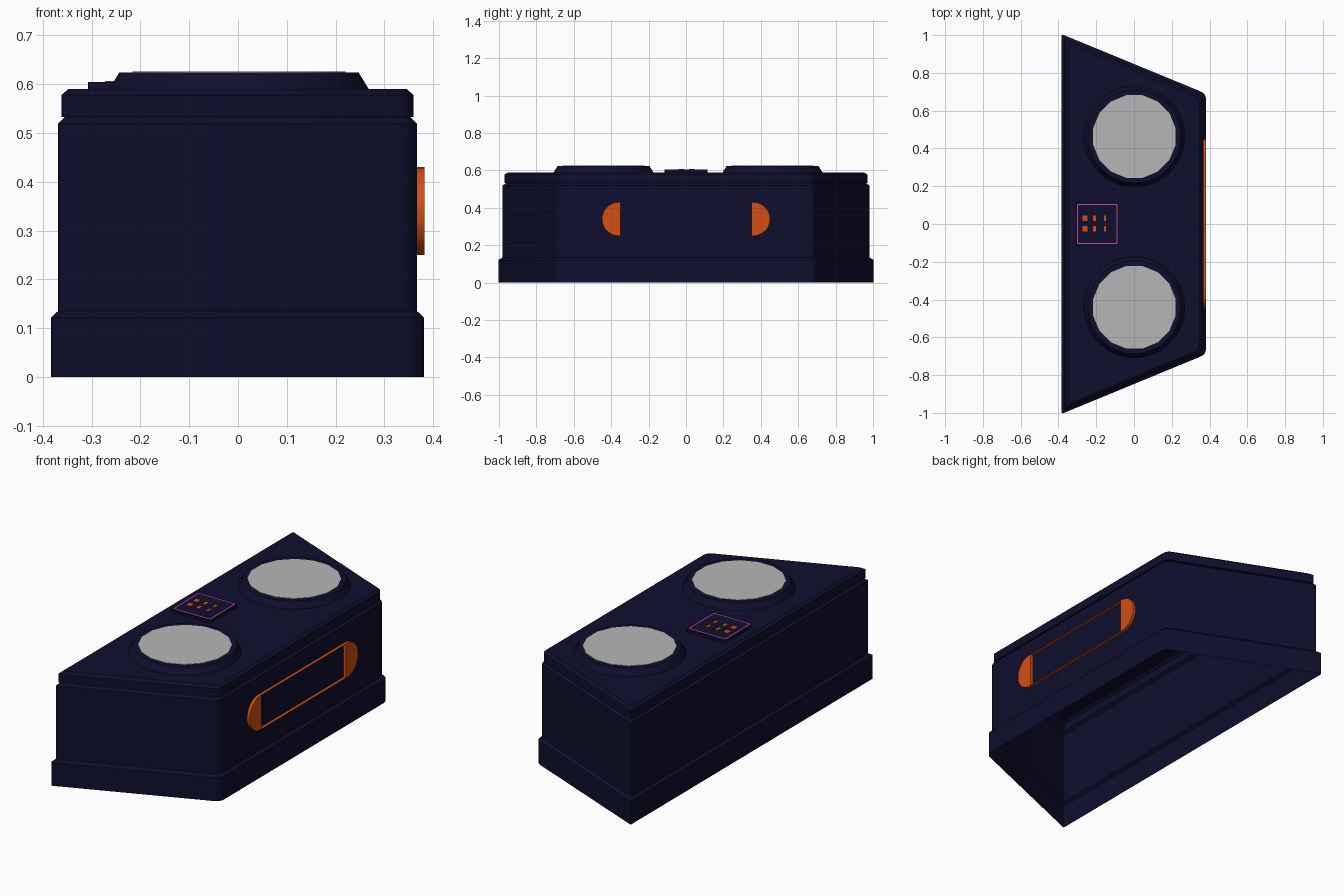
import bpy, bmesh, math
from mathutils import Vector

cube = bpy.data.objects.get("Cube")
if cube:
    bpy.data.objects.remove(cube, do_unlink=True)


def material(name, color):
    m = bpy.data.materials.new(name)
    m.use_nodes = True
    m.diffuse_color = (*color, 1)
    bsdf = next(n for n in m.node_tree.nodes if n.type == 'BSDF_PRINCIPLED')
    bsdf.inputs["Base Color"].default_value = (*color, 1)
    return m


NAVY = material("dark navy", (0.0045, 0.0045, 0.027))
ORANGE = material("orange", (0.64, 0.08, 0.006))
GREY = material("speaker grey", (0.47, 0.47, 0.47))
MAGENTA = material("magenta", (0.62, 0.05, 0.42))


def loft(name, loops, mat, cap=True):
    """Join equal-length counter-clockwise loops, closing the last one."""
    bm = bmesh.new()
    rings = [[bm.verts.new(p) for p in loop] for loop in loops]
    n = len(rings[0])
    for a, b in zip(rings, rings[1:]):
        for i in range(n):
            j = (i + 1) % n
            bm.faces.new((a[i], a[j], b[j], b[i]))
    if cap:
        bm.faces.new(rings[-1])
    mesh = bpy.data.meshes.new(name)
    bm.to_mesh(mesh)
    bm.free()
    mesh.materials.append(mat)
    obj = bpy.data.objects.new(name, mesh)
    bpy.context.collection.objects.link(obj)
    return obj


def fillet(corners, cuts, z, steps=4):
    """Round each corner of a polygon by its cut length."""
    pts = []
    for i, (c, cut) in enumerate(zip(corners, cuts)):
        p = Vector(c)
        a = p + (Vector(corners[i - 1]) - p).normalized() * cut
        b = p + (Vector(corners[(i + 1) % len(corners)]) - p).normalized() * cut
        for s in range(steps + 1):
            t = s / steps
            q = a * (1 - t) ** 2 + p * 2 * t * (1 - t) + b * t ** 2
            pts.append((q.x, q.y, z))
    return pts


def cabinet_outline(d, z):
    """Trapezoid plan pulled inward by d."""
    x0, x1 = -0.383 + d, 0.381 - d
    edge = lambda x: 1.005 - 0.412 * (x + 0.383) - 1.082 * d
    corners = [(x0, -edge(x0)), (x1, -edge(x1)), (x1, edge(x1)), (x0, edge(x0))]
    return fillet(corners, (0.01, 0.03, 0.03, 0.01), z)


def rectangle(x0, x1, y, z, cut):
    return fillet([(x0, -y), (x1, -y), (x1, y), (x0, y)], [cut] * 4, z)


def circle(cx, cy, r, z, n):
    angles = [2 * math.pi * (i + 0.5) / n for i in range(n)]
    return [(cx + r * math.cos(a), cy + r * math.sin(a), z) for a in angles]


# Hollow cabinet shell, open underneath: plinth, body, groove and lid
profile = [(0, 0), (0, 0.122), (0.014, 0.135), (0.014, 0.519), (0.028, 0.533),
           (0.021, 0.533), (0.021, 0.578), (0.035, 0.59)]
loft("cabinet_shell", [cabinet_outline(d, z) for d, z in profile], NAVY)

# Raised speaker rings with grey grilles
for side, cy in (("left", 0.463), ("right", -0.441)):
    loft("speaker_ring_" + side,
         [circle(0.002, cy, r, z, 48) for r, z in ((0.268, 0.588), (0.246, 0.624))], NAVY)
    loft("speaker_grille_" + side,
         [circle(0.002, cy, 0.223, z, 16) for z in (0.623, 0.626)], GREY)

# Control panel with outline and two rows of buttons
loft("control_panel", [rectangle(-0.308, -0.081, 0.115, z, 0.012) for z in (0.588, 0.605)], NAVY)
loft("panel_outline", [rectangle(-0.303, -0.087, 0.107, 0.606, 0.012),
                       rectangle(-0.297, -0.093, 0.101, 0.606, 0.009)], MAGENTA, cap=False)
for row, y in (("back", 0.03), ("front", -0.025)):
    for i, (x, w) in enumerate(((-0.26, 0.026), (-0.208, 0.016), (-0.153, 0.012))):
        b = loft(f"button_{row}_{i + 1}",
                 [rectangle(x - w / 2, x + w / 2, 0.015, z, 0.001) for z in (0.604, 0.607)], ORANGE)
        b.location.y = y


# Side handle: two rounded end caps joined by thin rails
def handle_part(name, section):
    loft(name, [[(x, y, 0.34 + z) for y, z in section] for x in (0.365, 0.382)], ORANGE)


arc = [math.radians(-90 + 15 * i) for i in range(13)]
end_cap = [(0.36 + 0.09 * math.cos(a), 0.09 * math.sin(a)) for a in arc]
end_cap += [(0.35, 0.09), (0.35, -0.09)]
rail = [(-0.35, 0.088), (0.35, 0.088), (0.35, 0.09), (-0.35, 0.09)]
for s, end, level in ((1, "back", "upper"), (-1, "front", "lower")):
    handle_part("handle_end_" + end, [(s * y, s * z) for y, z in end_cap])
    handle_part("handle_rail_" + level, [(s * y, s * z) for y, z in rail])

# Smooth only the rounded corners and rings
for obj in bpy.context.collection.objects:
    if obj.type == 'MESH':
        obj.select_set(True)
        bpy.context.view_layer.objects.active = obj
bpy.ops.object.shade_smooth_by_angle(angle=math.radians(25))
